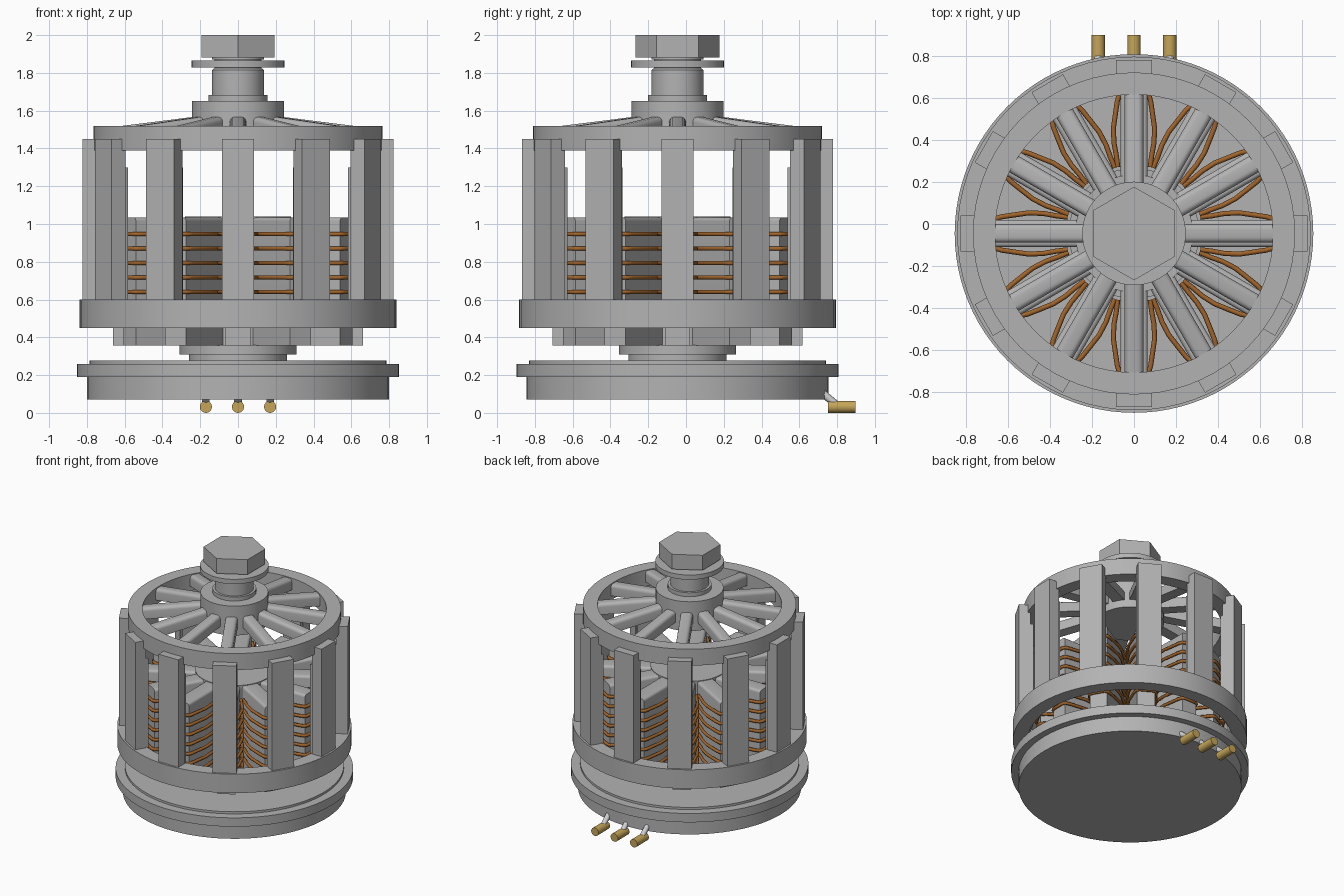
import bpy, bmesh, math
from mathutils import Matrix, Vector

cube = bpy.data.objects.get("Cube")
if cube:
    bpy.data.objects.remove(cube, do_unlink=True)

CY = -0.045          # motor axis position in y
COUNT = 12           # teeth, spokes and magnets


def material(name, rgb):
    m = bpy.data.materials.new(name)
    m.use_nodes = True
    m.diffuse_color = (*rgb, 1)
    m.node_tree.nodes["Principled BSDF"].inputs["Base Color"].default_value = (*rgb, 1)
    return m


STEEL = material("grey steel", (0.45, 0.45, 0.45))
COPPER = material("copper", (0.36, 0.13, 0.025))
GOLD = material("gold", (0.56, 0.38, 0.10))
LEAD = material("light grey lead", (0.62, 0.62, 0.64))


def finish(name, bm, mat, smooth=True):
    bmesh.ops.recalc_face_normals(bm, faces=bm.faces)
    mesh = bpy.data.meshes.new(name)
    bm.to_mesh(mesh)
    bm.free()
    mesh.materials.append(mat)
    ob = bpy.data.objects.new(name, mesh)
    bpy.context.collection.objects.link(ob)
    if smooth:
        bpy.ops.object.select_all(action='DESELECT')
        ob.select_set(True)
        bpy.context.view_layer.objects.active = ob
        bpy.ops.object.shade_smooth_by_angle(angle=math.radians(35))
    return ob


def lathe(name, profile, mat=STEEL, sides=72, closed=False, turn=0.0):
    """Revolve (radius, z) points round the motor axis."""
    bm = bmesh.new()
    rings = []
    for r, z in profile:
        if r == 0:
            rings.append([bm.verts.new((0, CY, z))] * sides)
        else:
            angles = [turn + 2 * math.pi * i / sides for i in range(sides)]
            rings.append([bm.verts.new((r * math.cos(a), CY + r * math.sin(a), z)) for a in angles])
    pairs = list(zip(rings, rings[1:])) + ([(rings[-1], rings[0])] if closed else [])
    for low, high in pairs:
        for i in range(sides):
            j = (i + 1) % sides
            corners = list(dict.fromkeys([low[i], low[j], high[j], high[i]]))
            bm.faces.new(corners)
    return finish(name, bm, mat, sides > 6)


def hoop(name, r_in, r_out, z0, z1):
    return lathe(name, [(r_in, z0), (r_out, z0), (r_out, z1), (r_in, z1)], closed=True)


def radial_bars(name, r0, r1, width, z0, z1, bevel=0.0, tilt=0.0):
    """One box per position, lying along the radius; tilt lowers its outer end."""
    bm = bmesh.new()
    centre = Vector(((r0 + r1) / 2, 0, (z0 + z1) / 2))
    for k in range(COUNT):
        place = (Matrix.Translation((0, CY, 0)) @ Matrix.Rotation(2 * math.pi * k / COUNT, 4, 'Z')
                 @ Matrix.Translation(centre) @ Matrix.Rotation(tilt, 4, 'Y')
                 @ Matrix.Diagonal((r1 - r0, width, z1 - z0, 1)))
        bmesh.ops.create_cube(bm, size=1, matrix=place)
    if bevel:
        # round only the long upper edges, which run along the radius
        edges = []
        for e in bm.edges:
            d = e.verts[1].co - e.verts[0].co
            mid = (e.verts[0].co + e.verts[1].co) / 2 - Vector((0, CY, 0))
            flat = Vector((mid.x, mid.y))
            along = abs(Vector((d.x, d.y)).dot(flat)) / max(flat.length, 1e-6)
            if along > 0.6 * (r1 - r0) and mid.z > centre.z:
                edges.append(e)
        bmesh.ops.bevel(bm, geom=edges, offset=bevel, segments=4, profile=0.5, affect='EDGES')
    return finish(name, bm, STEEL)


def tubes(name, paths, radius, mat, resolution=1):
    """Round tubes along lists of points."""
    cu = bpy.data.curves.new(name, 'CURVE')
    cu.dimensions = '3D'
    cu.bevel_depth = radius
    cu.bevel_resolution = resolution
    cu.use_fill_caps = True
    for pts in paths:
        sp = cu.splines.new('POLY')
        sp.points.add(len(pts) - 1)
        for p, co in zip(sp.points, pts):
            p.co = (*co, 1)
        sp.use_smooth = True
    cu.materials.append(mat)
    ob = bpy.data.objects.new(name, cu)
    bpy.context.collection.objects.link(ob)
    return ob


# Base plate with flange and raised lip
lathe("base_plate", [(0, 0.07), (0.80, 0.07), (0.80, 0.19), (0.852, 0.19), (0.852, 0.26),
                     (0.785, 0.26), (0.785, 0.277), (0, 0.277)], sides=96)
# Stepped bearing seat
lathe("bearing_seat", [(0, 0.27), (0.26, 0.27), (0.26, 0.31), (0.31, 0.31), (0.31, 0.36), (0, 0.36)])

# Stator core and teeth
lathe("stator_core", [(0, 0.355), (0.28, 0.355), (0.28, 1.04), (0, 1.04)])
radial_bars("stator_teeth", 0.22, 0.662, 0.13, 0.358, 1.035, bevel=0.02)

# Copper windings: each loop wraps the outer end of a tooth
half = [(0.315, 0.077), (0.37, 0.084), (0.43, 0.095), (0.50, 0.098), (0.57, 0.088),
        (0.63, 0.079), (0.66, 0.07), (0.674, 0.05)]
outline = half + [(x, -y) for x, y in reversed(half)]
loops = []
for k in range(COUNT):
    c, s = math.cos(2 * math.pi * k / COUNT), math.sin(2 * math.pi * k / COUNT)
    for n in range(7):
        z = 0.487 + 0.0765 * n
        loops.append([(x * c - y * s, CY + x * s + y * c, z) for x, y in outline])
tubes("windings", loops, 0.012, COPPER)

# Rotor: lower hoop, upright magnets with inner liners, upper hoop
hoop("lower_hoop", 0.735, 0.84, 0.45, 0.60)
radial_bars("magnets", 0.738, 0.824, 0.172, 0.47, 1.45)
radial_bars("magnet_liners", 0.718, 0.745, 0.155, 0.47, 1.30)
hoop("upper_hoop", 0.66, 0.765, 1.39, 1.52)

# Sloping spokes and hub
radial_bars("spokes", 0.20, 0.68, 0.088, 1.455, 1.541, bevel=0.026, tilt=0.125)
lathe("rotor_hub", [(0, 1.42), (0.243, 1.42), (0.243, 1.652), (0, 1.652)])

# Shaft, collar, washer and hexagonal nut
lathe("shaft", [(0, 1.64), (0.157, 1.64), (0.157, 1.683), (0.138, 1.683), (0.138, 1.815),
                (0.125, 1.825), (0.125, 1.87), (0.138, 1.87), (0.138, 1.89), (0, 1.89)], sides=48)
lathe("washer", [(0, 1.828), (0.246, 1.828), (0.246, 1.865), (0, 1.865)])
lathe("hex_nut", [(0, 1.882), (0.222, 1.882), (0.222, 2.0), (0, 2.0)], sides=6, turn=math.pi / 2)

# Three leads with gold plugs at the back
xs = (-0.17, 0.0, 0.17)
tubes("leads", [[(x, 0.70, 0.125), (x, 0.74, 0.09), (x, 0.80, 0.04)] for x in xs], 0.02, LEAD, 2)
bm = bmesh.new()
for x in xs:
    bmesh.ops.create_cone(bm, cap_ends=True, segments=24, radius1=0.032, radius2=0.032, depth=0.145,
                          matrix=Matrix.Translation((x, 0.825, 0.032)) @ Matrix.Rotation(math.pi / 2, 4, 'X'))
finish("plugs", bm, GOLD)
